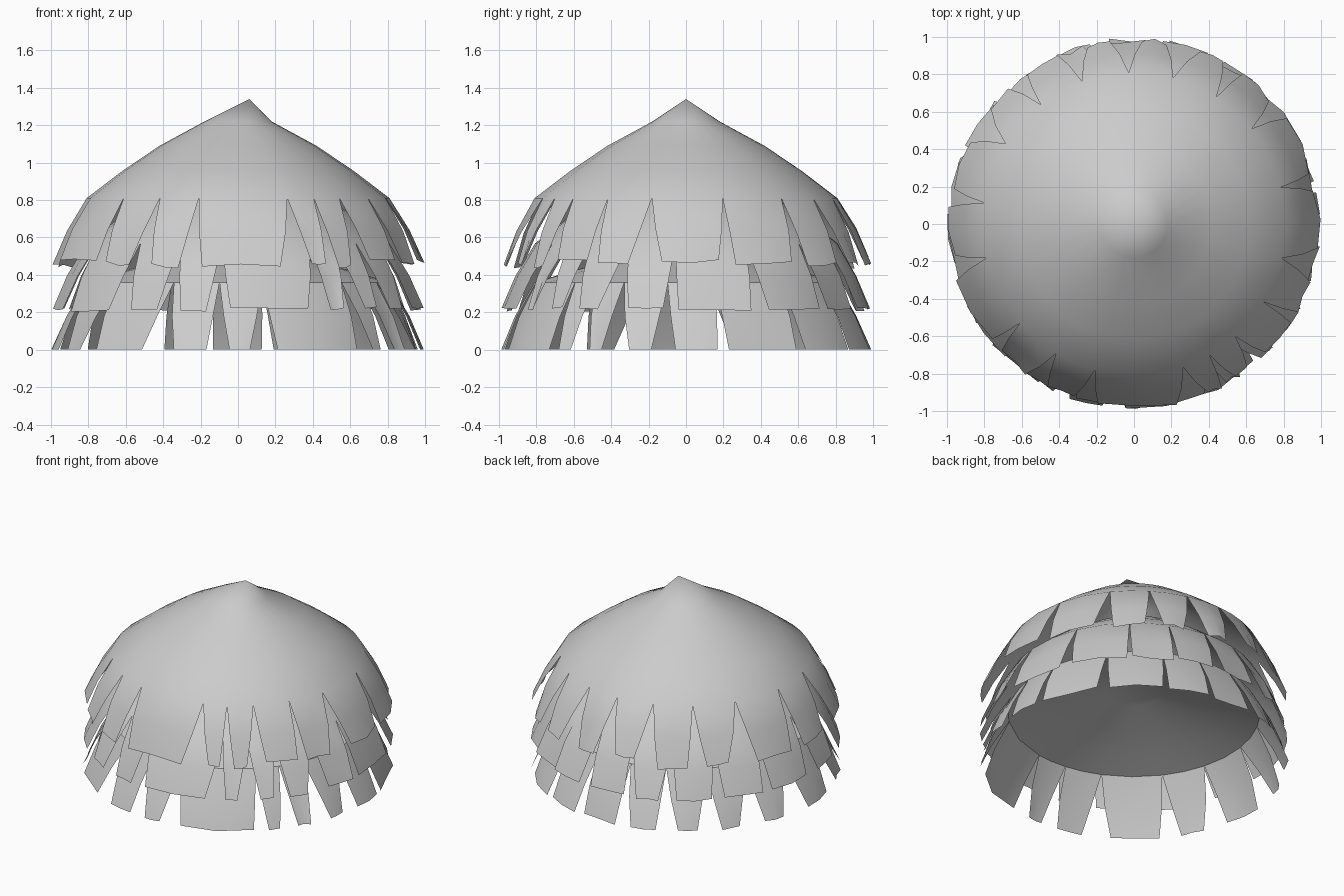
import bpy, bmesh, math, random

if "Cube" in bpy.data.objects:
    bpy.data.objects.remove(bpy.data.objects["Cube"])

random.seed(4)
# dome profile of the top layer: radius, height above the notch ring
PROFILE = [(0.18, 0.41), (0.42, 0.28), (0.62, 0.145), (0.81, 0.0)]
APEX = 0.53


def thatch_layer(name, notches, notch_z, cap, tip_z, wobble, gap):
    """One dome shell whose rim is split into tapered hanging strips.
    cap scales the height of the dome above the notches."""
    bm = bmesh.new()
    n = len(notches)
    notches = sorted(a % 360 for a in notches)
    angles = []
    for i, a in enumerate(notches):
        b = notches[(i + 1) % n] + (360 if i == n - 1 else 0)
        angles += [a, (a + b) / 2]

    def vert(r, deg, z):
        t = math.radians(deg)
        return bm.verts.new((r * math.cos(t), r * math.sin(t), z))

    # smooth cap
    m = len(angles)
    apex = bm.verts.new((0.06, 0, notch_z + APEX * cap))
    prev = None
    for r, z in PROFILE:
        ring = [vert(r, a, notch_z + z * cap) for a in angles]
        for k in range(m):
            j = (k + 1) % m
            if prev is None:
                bm.faces.new((apex, ring[k], ring[j]))
            else:
                bm.faces.new((prev[k], ring[k], ring[j], prev[j]))
        prev = ring

    # hanging strips, bulging halfway and narrower at the tip so V gaps open
    for i in range(n):
        a, mid = angles[2 * i], angles[2 * i + 1]
        half = mid - a
        g = gap * random.uniform(0.5, 1.3)
        if tip_z < 0.3 and -5 < mid % 360 < 100:
            g *= 0.4                        # denser on the back right
        w = max(half - g, half * 0.4)
        skew = random.uniform(-1.5, 1.5)
        base = random.uniform(0, wobble)
        belly, tips = [], []
        for s in (-1, 0, 1):
            z = tip_z + base + random.uniform(0, wobble) * 0.5
            flare = random.uniform(-0.02, 0.01)
            belly.append(vert(0.915 + flare * 0.5, mid + skew / 2 + s * (w + half) / 2,
                              (notch_z + z) / 2))
            tips.append(vert(0.99 + flare, mid + skew + s * w, z))
        top = [prev[2 * i], prev[2 * i + 1], prev[(2 * i + 2) % m]]
        for upper, lower in ((top, belly), (belly, tips)):
            for k in (0, 1):
                bm.faces.new((upper[k], lower[k], lower[k + 1], upper[k + 1]))

    bmesh.ops.recalc_face_normals(bm, faces=bm.faces)
    mesh = bpy.data.meshes.new(name)
    bm.to_mesh(mesh)
    bm.free()
    obj = bpy.data.objects.new(name, mesh)
    bpy.context.collection.objects.link(obj)
    bpy.ops.object.select_all(action='DESELECT')
    obj.select_set(True)
    bpy.context.view_layer.objects.active = obj
    bpy.ops.object.shade_smooth_by_angle(angle=math.radians(40))
    return obj


top_notches = [75, 57, 39, -13, -31, -48, -60, -71, -105, -121, -139,
               -167, 172, 148, 128, 110, 14, 92]

# overlapping layers, top to bottom
thatch_layer("top_thatch", top_notches, 0.81, 1.0, 0.43, 0.05, 4.5)
thatch_layer("middle_thatch", [a + 9 for a in top_notches], 0.57, 1.0, 0.2, 0.02, 4.0)
thatch_layer("bottom_thatch", [a + 24 for a in top_notches], 0.36, 0.4, 0.0, 0.0, 5.0)
